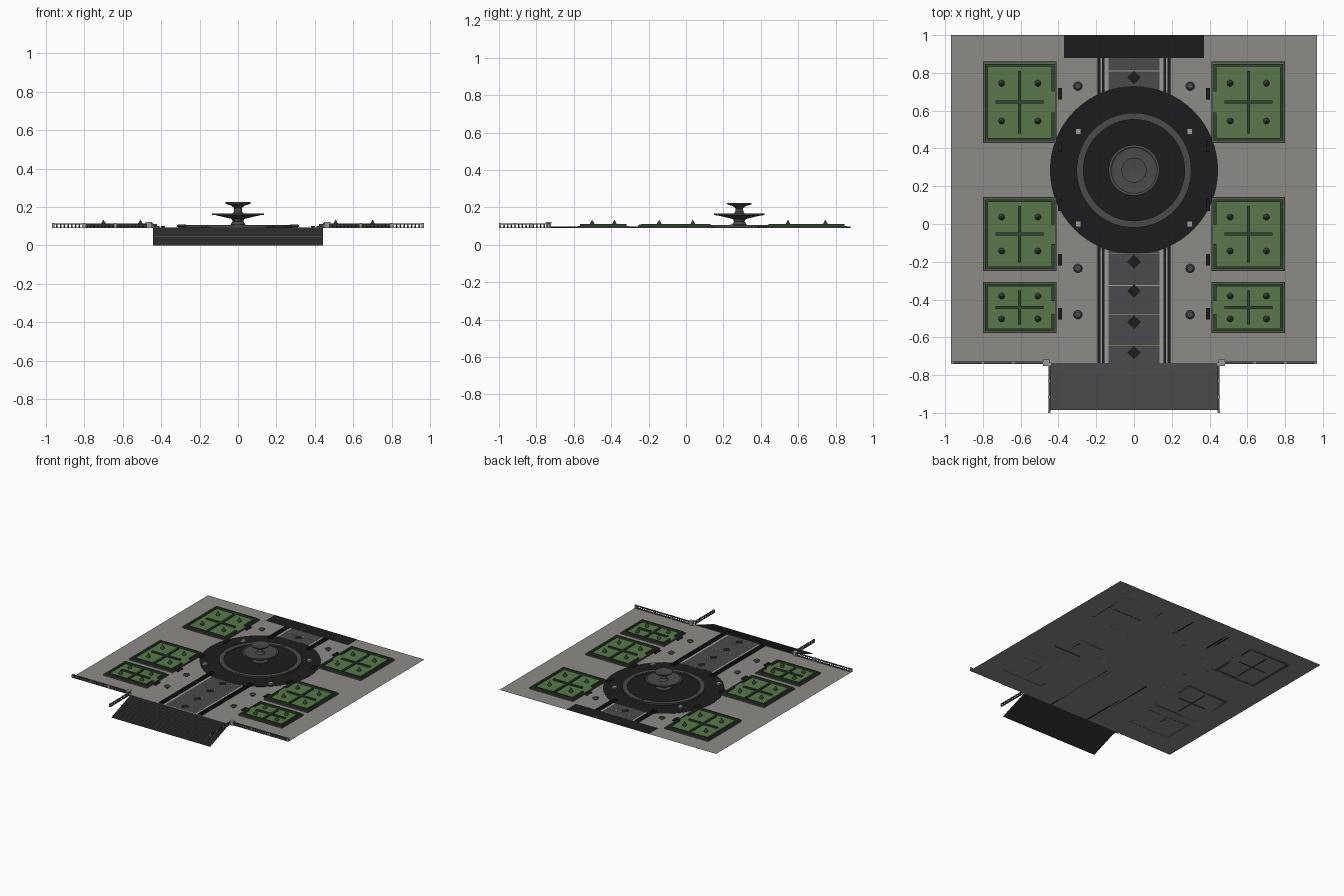
import bpy, bmesh, math
from mathutils import Matrix, Vector

if "Cube" in bpy.data.objects:
    bpy.data.objects.remove(bpy.data.objects["Cube"])

G = 0.09  # terrace level

def material(name, r, g, b):
    m = bpy.data.materials.new(name)
    m.diffuse_color = (r, g, b, 1)
    m.use_nodes = True
    m.node_tree.nodes["Principled BSDF"].inputs["Base Color"].default_value = m.diffuse_color
    return m

STONE = material("stone", 0.27, 0.26, 0.24)
PALE = material("pale_stone", 0.33, 0.33, 0.32)
SLATE = material("slate", 0.07, 0.07, 0.075)
DARK = material("dark_stone", 0.012, 0.012, 0.013)
GRASS = material("grass", 0.10, 0.19, 0.07)
HEDGE = material("hedge", 0.03, 0.06, 0.025)
GOLD = material("gold", 0.35, 0.28, 0.06)

def finish(name, bm, mat, smooth=False):
    me = bpy.data.meshes.new(name)
    bm.to_mesh(me)
    bm.free()
    ob = bpy.data.objects.new(name, me)
    bpy.context.collection.objects.link(ob)
    me.materials.append(mat)
    if smooth:
        bpy.context.view_layer.objects.active = ob
        ob.select_set(True)
        bpy.ops.object.shade_smooth_by_angle()
        ob.select_set(False)
    return ob

def boxes(name, items, mat):
    """Each item: x0, x1, y0, y1, z0, z1."""
    bm = bmesh.new()
    for x0, x1, y0, y1, z0, z1 in items:
        m = Matrix.Translation(((x0+x1)/2, (y0+y1)/2, (z0+z1)/2)) @ \
            Matrix.Diagonal((abs(x1-x0), abs(y1-y0), abs(z1-z0), 1))
        bmesh.ops.create_cube(bm, size=1, matrix=m)
    return finish(name, bm, mat)

def sheet(name, x0, x1, y0, y1, z, mat):
    bm = bmesh.new()
    bm.faces.new([bm.verts.new(p) for p in
                  ((x0, y0, z), (x1, y0, z), (x1, y1, z), (x0, y1, z))])
    return finish(name, bm, mat)

def lathe(bm, profile, x, y, n=12):
    """Spin a (radius, z) profile about the vertical through x, y."""
    vs = [bm.verts.new((x+r, y, z)) for r, z in profile]
    es = [bm.edges.new(p) for p in zip(vs, vs[1:])]
    bmesh.ops.spin(bm, geom=vs+es, cent=(x, y, 0), axis=(0, 0, 1),
                   angle=2*math.pi, steps=n, use_merge=True)

def turned(name, profile, spots, mat, n=12):
    bm = bmesh.new()
    for x, y in spots:
        lathe(bm, profile, x, y, n)
    bmesh.ops.remove_doubles(bm, verts=bm.verts, dist=1e-5)
    bmesh.ops.recalc_face_normals(bm, faces=bm.faces)
    return finish(name, bm, mat, True)

def both(items):
    return items + [(-b, -a, *rest) for a, b, *rest in items]

# Terrace and round plaza
sheet("terrace", -0.97, 0.97, -0.737, 1.0, G, STONE)
CY = 0.285
turned("plaza", [(0, G+.002), (0.445, G+.002), (0.445, G)], [(0, CY)], DARK, 64)
sheet("rear_threshold", -0.37, 0.37, 0.88, 1.0, G+.0015, DARK)

# Stairs: a folded sheet
bm = bmesh.new()
N, Y0, Y1, H = 16, -0.985, -0.737, G
pts = []
for i in range(N):
    y = Y0 + (Y1-Y0)*i/N
    pts += [(y, H*i/N), (y, H*(i+1)/N)]
pts.append((Y1, H))
rows = [[bm.verts.new((x, y, z)) for x in (-0.443, 0.443)] for y, z in pts]
for a, b in zip(rows, rows[1:]):
    bm.faces.new((a[0], a[1], b[1], b[0]))
finish("front_stairs", bm, SLATE)

# Central path with slabs, joints, diamonds and kerbs
for nm, a, b in (("front_path", -0.735, -0.14), ("rear_path", 0.71, 0.88)):
    sheet(nm, -0.135, 0.135, a, b, G+.002, SLATE)
    sheet(nm + "_bed", -0.19, 0.19, a, b, G+.001, PALE)
boxes("path_joints", [(-0.135, 0.135, y-.002, y+.002, G, G+.003)
                      for y in (-0.48, -0.325, 0.81)], PALE)
boxes("path_gold_joints", [(-0.135, 0.135, y-.002, y+.002, G, G+.003)
                           for y in (-0.645, -0.155)], GOLD)
bm = bmesh.new()
for y in (-0.68, -0.52, -0.355, -0.2, 0.775):
    bmesh.ops.create_circle(bm, cap_ends=True, segments=4, radius=0.036,
                            matrix=Matrix.Translation((0, y, G+.004)))
finish("path_diamonds", bm, DARK)
boxes("path_kerbs", both([(x, x+.014, a, b, G, G+.008) for x in (0.155, 0.178)
                          for a, b in ((-0.735, -0.075), (0.645, 0.88))]), DARK)

# Fountain: pool wall, water and two-tier basin
turned("pool_wall", [(0.272, G), (0.272, G+.012), (0.268, G+.012), (0.268, G+.016),
                     (0.304, G+.016), (0.304, G+.012), (0.300, G+.012), (0.300, G)],
       [(0, CY)], SLATE, 64)
turned("pool_water", [(0, G+.006), (0.272, G+.006)], [(0, CY)], DARK, 48)
turned("fountain", [(0.06, G), (0.06, 0.102), (0.038, 0.108), (0.028, 0.125), (0.034, 0.138),
                    (0.075, 0.148), (0.115, 0.157), (0.135, 0.159), (0.135, 0.167),
                    (0.122, 0.167), (0.115, 0.162), (0.035, 0.160), (0.022, 0.175), (0.02, 0.195),
                    (0.035, 0.208), (0.064, 0.216), (0.066, 0.225), (0.058, 0.225),
                    (0.03, 0.219), (0, 0.219)], [(0, CY)], SLATE, 40)
boxes("pool_blocks", [(x-.014, x+.014, y-.01, y+.01, G, G+.018) for x, y in
                      ((0, CY+.286), (0, CY-.286), (.286, CY-.04), (-.286, CY-.04))], SLATE)

# Planted beds
curbs, hedges, crosses, cones = [], [], [], []
XA, XB = 0.41, 0.80
XM = (XA+XB)/2
for k, (a, b, cl) in enumerate(((0.43, 0.86, .165), (-0.25, 0.143, .15), (-0.578, -0.306, .09))):
    ym = (a+b)/2
    for s in (-1, 1):
        sheet("lawn", *sorted((s*XA, s*XB)), a, b, G+.008, GRASS)
    t = 0.008
    curbs += [(XA, XB, a, a+t, G, G+.012), (XA, XB, b-t, b, G, G+.012),
              (XA, XA+t, a, b, G, G+.012), (XB-t, XB, a, b, G, G+.012)]
    i, h, top = 0.012, 0.014, 0.112
    gap = (b-a)*0.13
    hedges += [(XA+i, XB-i, a+i, a+i+h, G, top), (XA+i, XB-i, b-i-h, b-i, G, top),
               (XB-i-h, XB-i, a+i+h, b-i-h, G, top),
               (XA+i, XA+i+h, a+i+h, ym-gap, G, top), (XA+i, XA+i+h, ym+gap, b-i-h, G, top)]
    crosses += [(XM-.127, XM+.127, ym-.008, ym+.008, G, 0.108),
                (XM-.008, XM+.008, ym-cl, ym+cl, G, 0.1079)]
    dy = (0.1, 0.09, 0.06)[k]
    cones += [(s*(XM+dx), ym+e*dy) for s in (-1, 1) for dx in (-.096, .096) for e in (-1, 1)]
boxes("bed_curbs", both(curbs), SLATE)
boxes("border_hedges", both(hedges), HEDGE)
boxes("cross_hedges", both(crosses), HEDGE)
turned("topiary_cones", [(0.012, G), (0.012, 0.103), (0.017, 0.104), (0.009, 0.119), (0, 0.135)],
       cones, HEDGE, 10)

# Low planters, bollards and benches
boxes("square_planters", both([(.28, .31, y-.015, y+.015, G, 0.105) for y in (0.49, 0.0)]), PALE)
turned("shrub_pots", [(0.014, G), (0.018, 0.098), (0.024, 0.1), (0.016, 0.108), (0, 0.11)],
       [(s*.297, y) for s in (-1, 1) for y in (0.73, -0.235, -0.48)], SLATE, 10)
bench = []
for y in (0.69, 0.41, 0.1, -0.19, -0.476):
    bench += [(.38, .402, y-.03, y+.03, 0.097, 0.101),
              (.383, .399, y-.026, y-.02, G, 0.097), (.383, .399, y+.02, y+.026, G, 0.097)]
boxes("benches", both(bench), DARK)

# Front balustrade, corner piers and stair side rails
rails = [(0.48, 0.97, -0.741, -0.729, 0.109, 0.114), (0.48, 0.97, -0.741, -0.729, G, 0.094),
         (0.443, 0.453, -1.0, -0.75, 0.109, 0.114), (0.443, 0.453, -1.0, -0.75, G, 0.094)]
boxes("balustrade_rails", both(rails), SLATE)
spots = [(0.495 + i*0.0195, -0.735) for i in range(25)] + \
        [(0.448, -0.992 + i*0.0195) for i in range(13)]
turned("balusters", [(0.003, 0.094), (0.005, 0.099), (0.0025, 0.105), (0.004, 0.109)],
       [(s*x, y) for s in (-1, 1) for x, y in spots], SLATE, 8)
piers = []
for x, y in ((0.464, -0.735),):
    piers += [(x-.013, x+.013, y-.013, y+.013, G, 0.115), (x-.017, x+.017, y-.017, y+.017, 0.115, 0.121)]
for y in (-0.995, -0.915, -0.83):
    piers.append((.442, .454, y-.005, y+.005, G, 0.116))
for x in (0.64, 0.80, 0.963):
    piers.append((x-.007, x+.007, -0.742, -0.728, G, 0.116))
boxes("balustrade_piers", both(piers), PALE)
